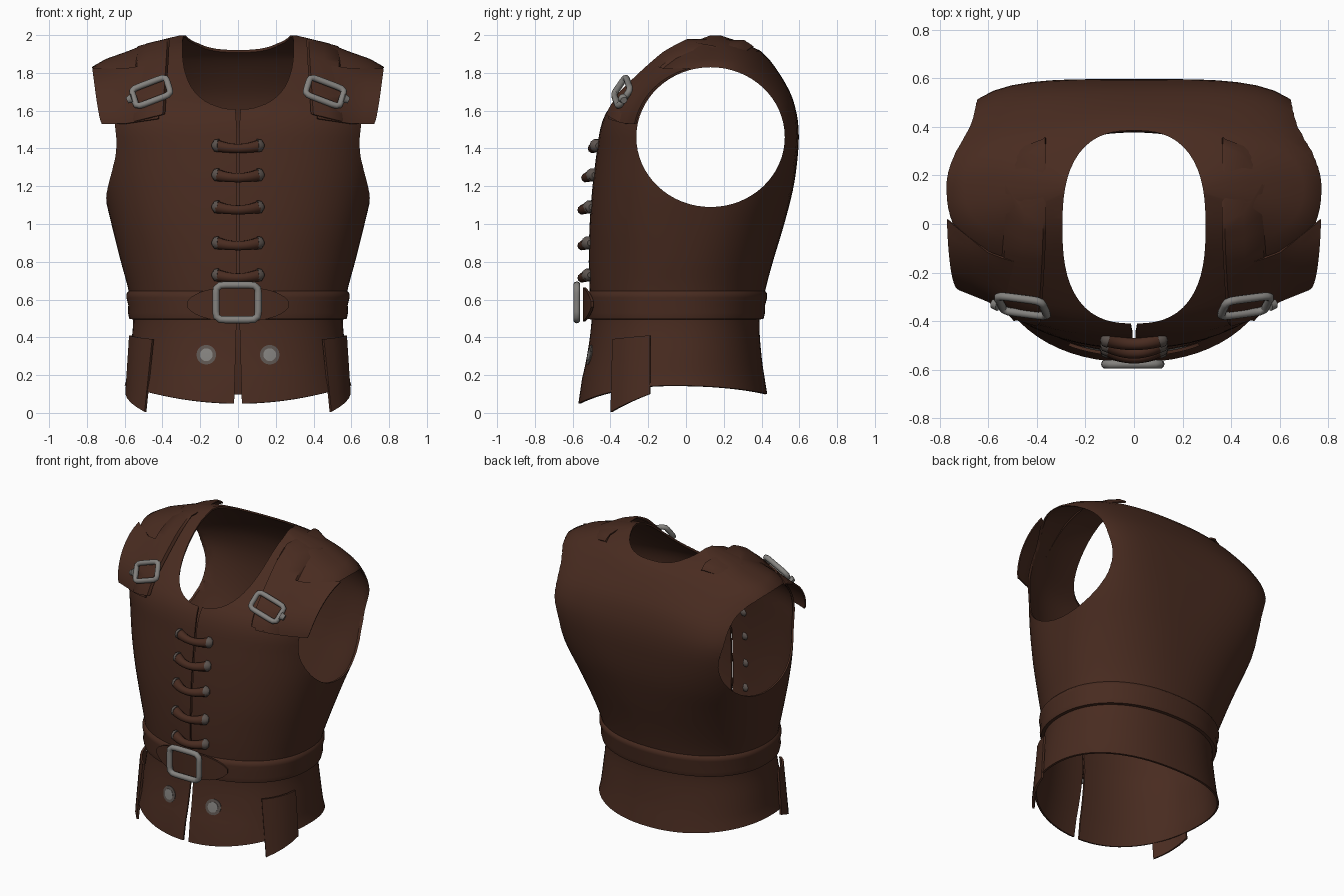
import bpy, bmesh, math
from mathutils import Vector

if "Cube" in bpy.data.objects:
    bpy.data.objects.remove(bpy.data.objects["Cube"])

def material(name, rgb):
    m = bpy.data.materials.new(name)
    m.diffuse_color = (*rgb, 1)
    m.use_nodes = True
    m.node_tree.nodes["Principled BSDF"].inputs["Base Color"].default_value = m.diffuse_color
    return m

LEATHER = material("brown leather", (0.066, 0.0245, 0.0145))
METAL = material("grey metal", (0.23, 0.222, 0.21))
DULL = material("dull metal", (0.11, 0.09, 0.08))

# Body sections: z, front y, back y, half width, front roundness, back roundness
KEYS = [(0.10, -.57, .43, .60, 2.2, 2.2), (0.30, -.525, .40, .575, 2.2, 2.2),
        (0.50, -.50, .39, .555, 2.2, 2.2), (0.65, -.51, .42, .58, 2.2, 2.2),
        (0.80, -.515, .46, .62, 2.2, 2.3), (1.00, -.51, .52, .67, 2.3, 2.6),
        (1.20, -.495, .57, .715, 2.35, 3.2), (1.40, -.47, .595, .74, 2.45, 4.0),
        (1.52, -.45, .595, .76, 2.5, 4.2), (1.61, -.41, .58, .77, 2.5, 3.8),
        (1.70, -.32, .55, .78, 2.6, 3.0), (1.84, -.16, .465, .765, 2.6, 2.1),
        (1.92, -.06, .39, .57, 2.8, 2.3), (1.97, .03, .29, .44, 3, 2.5), (1.998, .11, .20, .31, 3, 3)]

def section(z):
    z = min(max(z, KEYS[0][0]), KEYS[-1][0])
    i = next(k for k in range(len(KEYS) - 1) if z <= KEYS[k + 1][0])
    a, b = KEYS[i], KEYS[i + 1]
    p, q = KEYS[max(i - 1, 0)], KEYS[min(i + 2, len(KEYS) - 1)]
    h = b[0] - a[0]
    t = (z - a[0]) / h
    out = []
    for k in range(1, 6):
        ma, mb = h * (b[k] - p[k]) / (b[0] - p[0]), h * (q[k] - a[k]) / (q[0] - a[0])
        out.append((2*t**3 - 3*t*t + 1) * a[k] + (t**3 - 2*t*t + t) * ma
                   + (3*t*t - 2*t**3) * b[k] + (t**3 - t*t) * mb)
    return out

def ring(z, off=0, count=72):
    yf, yb, w, nf, nb = section(z)
    yc, ry, w = (yf + yb) / 2, (yb - yf) / 2 + off, w + off
    pts = []
    for i in range(count):
        a = math.tau * i / count
        c, s = math.cos(a), math.sin(a)
        n = nf if s < 0 else nb
        r = (abs(c)**n + abs(s)**n) ** (-1 / n)
        pts.append(Vector((w * r * c, yc + ry * r * s, z)))
    return pts

def skin_y(x, z, back=False):
    yf, yb, w, nf, nb = section(z)
    n = nb if back else nf
    d = (yb - yf) / 2 * max(0, 1 - min(abs(x) / w, 1)**n) ** (1 / n)
    return (yf + yb) / 2 + (d if back else -d)

def activate(ob):
    bpy.ops.object.select_all(action='DESELECT')
    ob.select_set(True)
    bpy.context.view_layer.objects.active = ob

def finish(ob, mat, thick=0, offset=-1, angle=40):
    ob.data.materials.append(mat)
    activate(ob)
    if thick:
        m = ob.modifiers.new("thickness", 'SOLIDIFY')
        m.thickness, m.offset = thick, offset
        bpy.ops.object.modifier_apply(modifier=m.name)
    bpy.ops.object.shade_smooth_by_angle(angle=math.radians(angle))
    return ob

def grid(name, rows, closed=False, cap_ends=(False, False)):
    """Skin rows of points into a surface."""
    bm = bmesh.new()
    vs = [[bm.verts.new(p) for p in r] for r in rows]
    n = len(rows[0])
    for a, b in zip(vs, vs[1:]):
        for j in range(n if closed else n - 1):
            k = (j + 1) % n
            bm.faces.new((a[j], a[k], b[k], b[j]))
    if cap_ends[0]:
        bm.faces.new(vs[0][::-1])
    if cap_ends[1]:
        bm.faces.new(vs[-1])
    if cap_ends[0] and cap_ends[1]:
        bmesh.ops.recalc_face_normals(bm, faces=bm.faces)
    me = bpy.data.meshes.new(name)
    bm.to_mesh(me)
    bm.free()
    ob = bpy.data.objects.new(name, me)
    bpy.context.collection.objects.link(ob)
    return ob

def tube(name, pts, radii, mat, cyclic=False):
    cu = bpy.data.curves.new(name, 'CURVE')
    cu.dimensions, cu.bevel_depth, cu.bevel_resolution, cu.use_fill_caps = '3D', 1, 3, True
    sp = cu.splines.new('POLY')
    sp.points.add(len(pts) - 1)
    for p, co, r in zip(sp.points, pts, radii):
        p.co, p.radius = (*co, 1), r
    sp.use_cyclic_u = cyclic
    ob = bpy.data.objects.new(name, cu)
    bpy.context.collection.objects.link(ob)
    activate(ob)
    bpy.ops.object.convert(target='MESH')
    return finish(ob, mat, angle=50)

def buckle(name, centre, u, v, hw, hh, r):
    u, v, pts = u.normalized(), v.normalized(), []
    for i in range(32):
        a = math.tau * (i + .5) / 32
        c, s = math.cos(a), math.sin(a)
        k = (abs(c)**8 + abs(s)**8) ** (-1 / 8)
        pts.append(centre + u * hw * k * c + v * hh * k * s)
    return tube(name, pts, [r] * 32, METAL, True)

# Body shell with a curved hem
zs = [0.18 + (1.998 - 0.18) * i / 44 for i in range(45)]
hem = ring(0.10)
for p in hem:
    side = abs(p.x) / 0.6
    p.z = (0.05 if p.y < -.07 else 0.10) * (1 - side**2) + 0.145 * side**2
body = grid("vest_body", [hem] + [ring(z) for z in zs], True, (False, True))
finish(body, LEATHER, 0.012)

# Cutters: armholes, neck and front slit
arm, neck = [], []
for i in range(64):
    a = math.tau * i / 64
    c, s = math.cos(a), math.sin(a)
    arm.append((.13 + .393 * c, 1.46 + .37 * s))
    k = (abs(c)**2.6 + abs(s)**2.6) ** (-1 / 2.6)
    neck.append((.295 * k * c, -.0125 + .3975 * k * s))
slit = [(-.006, .55), (-.022, 0), (.022, 0), (.006, .55), (.006, 1.5), (.02, 1.7), (-.02, 1.7), (-.006, 1.5)]
cutters = [grid("armhole_cutter", [[(x, y, z) for y, z in arm] for x in (-1, 1)], True, (True, True)),
           grid("neck_cutter", [[(x, y, z) for x, y in neck] for z in (1.2, 2.3)], True, (True, True)),
           grid("slit_cutter", [[(x, y, z) for x, z in slit] for y in (-.8, -.2)], True, (True, True))]
for c in cutters:
    c.hide_render = True
    m = body.modifiers.new("cut", 'BOOLEAN')
    m.operation, m.solver, m.object = 'DIFFERENCE', 'EXACT', c
    activate(body)
    bpy.ops.object.modifier_apply(modifier=m.name)
    bpy.data.objects.remove(c)
activate(body)
bpy.ops.object.shade_smooth_by_angle(angle=math.radians(40))

# Belt with a rolled edge
prof = [(.495, .0), (.497, .02), (.53, .026), (.57, .018), (.61, .02), (.632, .014), (.645, .0)]
finish(grid("belt", [ring(z, o) for z, o in prof], True), LEATHER, angle=60)

# Pointed belt tab behind the buckle
rows = []
for i in range(25):
    x = -.27 + .54 * i / 24
    h = .09 * (1 - (abs(x) / .275)**2.6) ** .6
    rows.append([(x, skin_y(x, .58) - .042, .575 + h * t) for t in (1, .5, 0, -.5, -1)])
finish(grid("belt_tab", rows), LEATHER, .014)
buckle("belt_buckle", Vector((-.005, -.578, .585)), Vector((1, 0, 0)), Vector((0, 0, 1)), .112, .092, .019)

# Front laces with dull metal ends
for z, depth in ((1.415, -.495), (1.26, -.53), (1.09, -.55), (.9, -.55), (.73, -.55)):
    pts, rad = [], []
    for i in range(13):
        t = -1 + i / 6
        edge = skin_y(.11, z) - .006
        pts.append((.115 * t, depth + (edge - depth) * t * t, z - .015 * (1 - t * t)))
        rad.append(.025 + .008 * t * t)
    tube("lace", pts, rad, LEATHER)
    for s in (-1, 1):
        tube("lace_end", [(s * x, skin_y(.11, z) - y, z) for x, y in ((.102, .010), (.122, .005), (.135, 0))],
             [.036, .033, .014], DULL)

for s in (-1, 1):
    # Rivets on the skirt
    for name, r, d, mat in (("rivet_rim", .052, .004, DULL), ("rivet", .034, .007, METAL)):
        rows = [[(s * .168 + r * k * math.cos(a), skin_y(.168 + s * r * k * math.cos(a), .308 + r * k * math.sin(a)) - e,
                  .308 + r * k * math.sin(a)) for a in [math.tau * i / 20 for i in range(20)]]
                for k, e in ((1, 0), (1, d), (.5, d + .001))]
        finish(grid(name, rows, True, (True, True)), mat)

    # Hanging side flaps
    top, low = (Vector((.45, -.385, .39)), Vector((.57, -.19, .41))), (Vector((.49, -.395, .005)), Vector((.59, -.19, .10)))
    rows = []
    for i in range(7):
        v = i / 6
        row = []
        for j in range(5):
            u = j / 4
            p = top[0].lerp(top[1], u).lerp(low[0].lerp(low[1], u), v)
            bulge = .08 * u * (1 - u)
            row.append((s * (p.x + bulge), p.y - bulge * .6, p.z))
        rows.append(row)
    finish(grid("side_flap", rows), LEATHER, .014, 0)

    # Flared shoulder caps
    rows = []
    for i in range(15):
        z = 1.53 + .29 * i / 14
        row = [(s * x, skin_y(x, z) - .012, z + .03 * (.6 - x) / .2) for x in (.42, .48, .54, .6)]
        ye = .13 - .393 * math.sqrt(max(0, 1 - ((z - 1.46) / .372)**2)) - .012
        xe = .72 + .05 * (i / 14) ** .7
        y0 = row[-1][1]
        row += [(s * (.6 + (xe - .6) * t), y0 + (ye - y0) * t, z) for t in (.5, 1)]
        rows.append(row)
    finish(grid("shoulder_cap", rows), LEATHER, .01, 0)

    # Shoulder straps running up to the ridge and sinking into the back
    path = [(1.56 + .39 * i / 16, False) for i in range(17)] + [(1.945 - .03 * i / 3, True) for i in range(4)]
    rows = []
    for k, (z, back) in enumerate(path):
        cx = .475 - .025 * min(k / 16, 1)
        fade = 1 - max(0, k - 13) / 7
        off = .024 * fade - .008 * (1 - fade)
        rows.append([(s * (cx + dx), skin_y(cx + dx, z, back) + (off if back else -off) * g,
                      z + (.012 * fade * g if z > 1.65 else 0) - dx * .25)
                     for dx, g in ((-.085, .2), (-.075, 1), (0, 1.15), (.075, 1), (.085, .2))])
    finish(grid("shoulder_strap", rows), LEATHER, .01, 0)

    # Strap buckles, tilted along the shoulder
    c = Vector((s * .46, skin_y(.46, 1.69) - .055, 1.70))
    buckle("strap_buckle", c, Vector((s * 1, .13, -.38)), Vector((s * .25, .55, .8)), .098, .058, .017)
    tube("buckle_pin", [c + Vector((s * .1, .005, -.035)), c + Vector((s * .125, .01, -.045))], [.026, .018], METAL)
